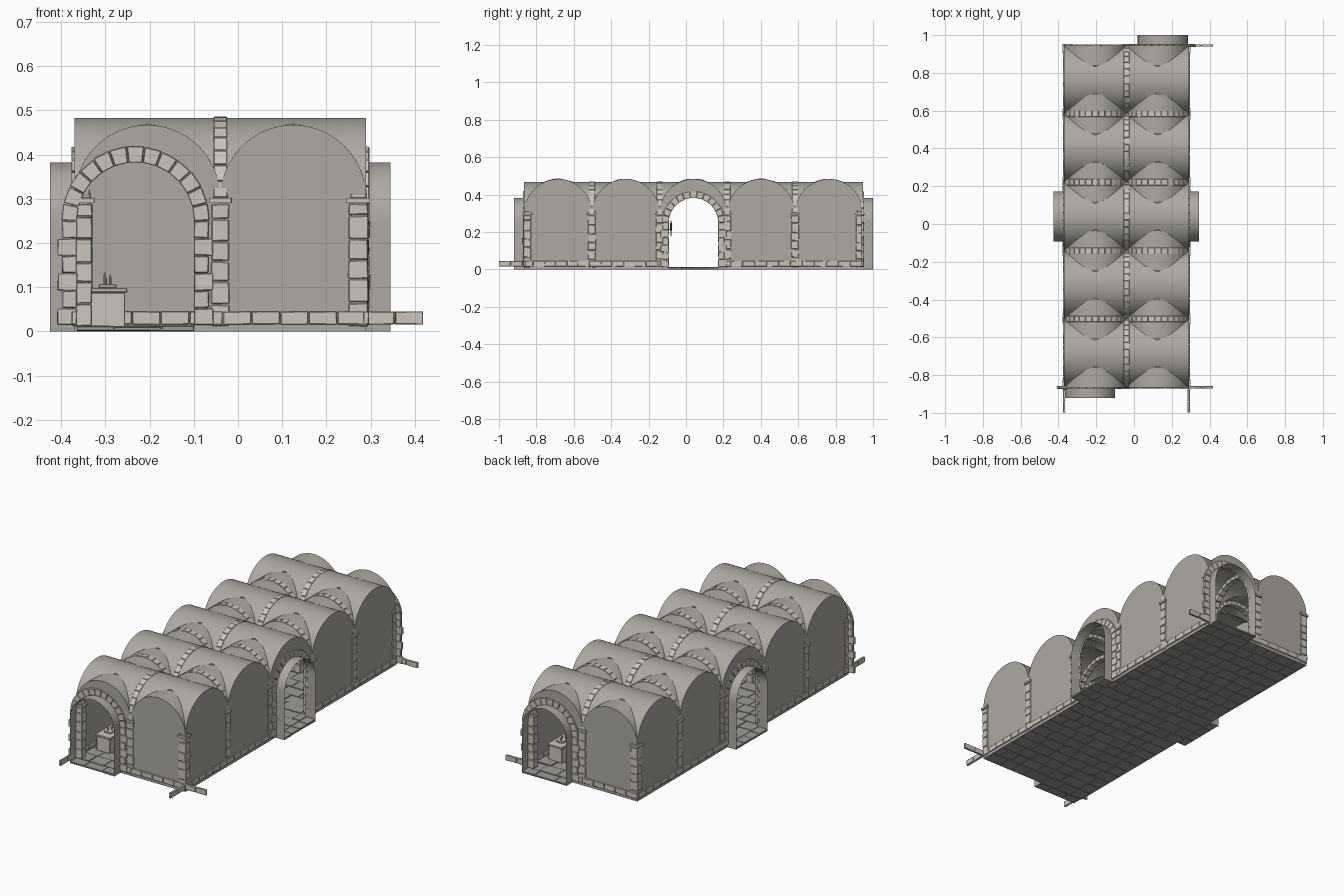
import bpy, bmesh, math, random
from mathutils import Matrix, Vector

if "Cube" in bpy.data.objects:
    bpy.data.objects.remove(bpy.data.objects["Cube"])

random.seed(4)
RX, RY, SPRING = 0.165, 0.181, 0.302           # bay half sizes, vault springing
CX = [-0.205, 0.125]                           # bay centres
CY = [-0.684 + 0.362 * i for i in range(5)]
X0, XM, X1, Y0, Y1 = -0.37, -0.04, 0.29, -0.865, 0.945
DR, DS = 0.1325, 0.25                          # door radius and springing
YB = [Y0 + 0.362 * i for i in range(6)]        # bay boundaries


def mat(name, c):
    m = bpy.data.materials.new(name)
    m.diffuse_color = (*c, 1)
    m.use_nodes = True
    m.node_tree.nodes["Principled BSDF"].inputs["Base Color"].default_value = m.diffuse_color
    return m


PLASTER = mat("plaster", (0.42, 0.40, 0.36))
STONE = mat("stone", (0.60, 0.56, 0.49))
FLOOR = mat("paving", (0.34, 0.33, 0.31))
IRON = mat("iron", (0.12, 0.11, 0.10))


def finish(bm, name, m, bevel=0, smooth=False, normals=True):
    bmesh.ops.remove_doubles(bm, verts=bm.verts, dist=1e-5)
    if normals:
        bmesh.ops.recalc_face_normals(bm, faces=bm.faces)
    me = bpy.data.meshes.new(name)
    bm.to_mesh(me)
    bm.free()
    ob = bpy.data.objects.new(name, me)
    bpy.context.collection.objects.link(ob)
    me.materials.append(m)
    if bevel:
        b = ob.modifiers.new("worn_edges", 'BEVEL')
        b.width, b.segments = bevel, 1
    if smooth:
        bpy.ops.object.select_all(action='DESELECT')
        ob.select_set(True)
        bpy.context.view_layer.objects.active = ob
        bpy.ops.object.shade_smooth_by_angle(angle=math.radians(25))
    return ob


def hexa(bm, pts, M=Matrix()):
    v = [bm.verts.new(M @ Vector(p)) for p in pts]
    for f in ((3, 2, 1, 0), (4, 5, 6, 7), (0, 1, 5, 4), (1, 2, 6, 5), (2, 3, 7, 6), (3, 0, 4, 7)):
        bm.faces.new([v[i] for i in f])


def box(bm, x0, x1, y0, y1, z0, z1, M=Matrix(), j=0.0):
    r = lambda: random.uniform(-j, j)
    hexa(bm, [(x + r(), y + r(), z + r()) for z in (z0, z1)
              for x, y in ((x0, y0), (x1, y0), (x1, y1), (x0, y1))], M)


def arch(bm, M, r0, r1, zc, half, n, u=0.0):
    """ring of wedge stones in the local xz plane"""
    for i in range(n):
        a, b = math.pi * (i + 0.03) / n, math.pi * (i + 0.97) / n
        k = r1 + random.uniform(-0.002, 0.001)
        ring = [(r0, a), (k, a), (k, b), (r0, b)]
        hexa(bm, [(u + r * math.cos(t), y, zc + r * math.sin(t))
                  for y in (-half, half) for r, t in ring], M)


def cyl(bm, x, y, z0, z1, r0, r1, n=8):
    bmesh.ops.create_cone(bm, cap_ends=True, segments=n, radius1=r0, radius2=r1, depth=z1 - z0,
                          matrix=Matrix.Translation((x, y, (z0 + z1) / 2)))


def frame(x, y, deg):  # local x runs along the wall, local y points inward
    return Matrix.Translation((x, y, 0)) @ Matrix.Rotation(math.radians(deg), 4, 'Z')


# groin vaults: two crossing barrels per bay, each trimmed at the groin
bm = bmesh.new()


def barrel(bm, cx, cy, r, other, swap):
    rows, n = [], 32
    for i in range(n + 1):
        a = math.pi * i / n
        s, h = r * math.cos(a), r * math.sin(a)
        rows.append((s, h, math.sqrt(max(0, other * other - h * h))))
    for sign in (-1, 1):
        for (s, h, c), (s2, h2, c2) in zip(rows, rows[1:]):
            q = [(c, s, h), (other, s, h), (other, s2, h2), (c2, s2, h2)]
            if max(c, c2) > other - 1e-6:
                q = [p for i, p in enumerate(q) if not (i in (0, 3) and p[0] > other - 1e-6)]
            pts = [(sign * t, s_) if not swap else (s_, sign * t) for t, s_, _ in q]
            bm.faces.new([bm.verts.new((cx + x, cy + y, SPRING + p[2])) for (x, y), p in zip(pts, q)])


for cx in CX:
    for cy in CY:
        barrel(bm, cx, cy, RY, RX, False)
        barrel(bm, cx, cy, RX, RY, True)
finish(bm, "groin_vaults", PLASTER, smooth=True)

# wall panels with door openings, and the short door tunnels
walls, tunnels, doors = bmesh.new(), bmesh.new(), bmesh.new()


def outline(r, zc, u=0.0, n=32):
    arc = [(u - r * math.cos(math.pi * i / n), zc + r * math.sin(math.pi * i / n)) for i in range(n + 1)]
    return [(u - r, 0.0)] + arc + [(u + r, 0.0)]


def panel(M, r, door=None):
    pts = outline(r, SPRING)
    if door is not None:
        d = outline(DR, DS, door)
        pts += d[::-1]
        for (a, z), (b, w) in zip(d, d[1:]):
            tunnels.faces.new([tunnels.verts.new(M @ Vector(p)) for p in
                               ((a, 0, z), (b, 0, w), (b, -0.055, w), (a, -0.055, z))])
        # door surround: wedge ring and alternating jamb stones
        arch(doors, M, DR, 0.169, DS, 0.007, 13, door)
        for s in (-1, 1):
            for k in range(6):
                z, o = 0.014 + k * 0.0395, DR + (0.043 if k % 2 == 0 else 0.033)
                xa, xb = sorted((door + s * DR, door + s * o))
                box(doors, xa, xb, -0.007, 0.007, z, z + 0.0375, M, 0.0012)
    walls.faces.new([walls.verts.new(M @ Vector((x, 0, z))) for x, z in pts])


for i in range(2):
    panel(frame(CX[i], Y0, 0), RX, -0.027 if i == 0 else None)
    panel(frame(CX[i], Y1, 180), RX, -0.027 if i == 1 else None)
for i, cy in enumerate(CY):
    panel(frame(X1, cy, 90), RY, 0.0 if i == 2 else None)
    panel(frame(X0, cy, -90), RY, 0.0 if i == 2 else None)
finish(walls, "wall_panels", PLASTER)
finish(tunnels, "door_tunnels", PLASTER, smooth=True)
finish(doors, "door_surrounds", STONE, bevel=0.0015)

# vault ribs: transverse arches and the central arcade
bm = bmesh.new()
for y in YB[1:5]:
    for cx in CX:
        arch(bm, frame(cx, y, 0), RX - 0.02, RX + 0.003, SPRING, 0.016, 15)
for cy in CY:
    arch(bm, frame(XM, cy, 90), RY - 0.02, RY + 0.003, SPRING, 0.015, 15)
finish(bm, "vault_ribs", STONE, bevel=0.0015)

# pillars and wall piers built of stacked stones, with capitals
shafts, caps = bmesh.new(), bmesh.new()
for ix, x in enumerate((X0, XM, X1)):
    for iy, y in enumerate(YB):
        xa, xb = ((x - 0.004, x + 0.04), (x - 0.02, x + 0.02), (x - 0.04, x + 0.004))[ix]
        k = 0 if iy == 0 else 2 if iy == 5 else 1
        ya, yb = ((y - 0.004, y + 0.036), (y - 0.02, y + 0.02), (y - 0.036, y + 0.004))[k]
        z = 0.012
        while z < 0.285:
            h = min(random.uniform(0.04, 0.055), 0.29 - z)
            if 0.29 - z - h < 0.02:
                h = 0.29 - z
            box(shafts, xa, xb, ya, yb, z, z + h - 0.002, j=0.0012)
            z += h
        box(caps, xa - 0.005, xb + 0.005, ya - 0.005, yb + 0.005, 0.29, 0.302)
        box(caps, xa + 0.003, xb - 0.003, ya + 0.003, yb - 0.003, 0.302, 0.309)
        for px in (xa + 0.006, xb - 0.006):
            for py in (ya + 0.006, yb - 0.006):
                cyl(caps, px, py, 0.302, 0.322, 0.005, 0.001, 4)
finish(shafts, "pillar_stones", STONE, bevel=0.002)
finish(caps, "pillar_capitals", STONE, bevel=0.001)

# base course along the walls, running past the corners
bm = bmesh.new()


def course(M, a, b):
    n = max(1, round((b - a) / 0.062))
    for i in range(n):
        s = (b - a) / n
        box(bm, a + i * s + 0.001, a + (i + 1) * s - 0.001, -0.006, 0.006, 0.016, 0.045, M, 0.0008)


F, R = frame(0, Y0, 0), frame(X1, 0, 90)
B, L = frame(0, Y1, 0), frame(X0, 0, 90)
for M, a, b in ((F, -0.41, -0.365), (F, -0.099, 0.419), (B, X0, 0.02), (B, 0.285, 0.419),
                (R, -0.999, -0.093), (R, 0.173, Y1), (L, -0.999, -0.093), (L, 0.173, Y1)):
    course(M, a, b)
finish(bm, "base_course", STONE, bevel=0.0015)

# paving slabs of hall and door thresholds over a mortar bed
bm, bed = bmesh.new(), bmesh.new()


def pave(x0, x1, y0, y1):
    n = max(1, round((y1 - y0) / 0.075))
    d = (y1 - y0) / n
    box(bed, x0, x1, y0, y1, 0.003, 0.007)
    for i in range(n):
        x = x0
        while x < x1 - 1e-4:
            e = x + random.uniform(0.06, 0.13)
            if x1 - e < 0.04:
                e = x1
            box(bm, x + 0.001, e - 0.001, y0 + i * d + 0.001, y0 + (i + 1) * d - 0.001,
                random.uniform(0, 0.002), random.uniform(0.009, 0.014))
            x = e


pave(X0, X1, Y0, Y1)
pave(-0.365, -0.10, -0.92, Y0)
pave(0.02, 0.285, Y1, 1.0)
pave(-0.425, X0, -0.0925, 0.1725)
pave(X1, 0.345, -0.0925, 0.1725)
finish(bm, "paving_slabs", FLOOR, bevel=0.0012)
finish(bed, "mortar_bed", FLOOR)

# two altars with candles, one by each end door
for name, ax, ay in (("front_altar", -0.295, -0.67), ("back_altar", 0.215, 0.75)):
    bm = bmesh.new()
    box(bm, ax - 0.04, ax + 0.04, ay - 0.065, ay + 0.065, 0.01, 0.088)
    box(bm, ax - 0.045, ax + 0.045, ay - 0.07, ay + 0.07, 0.088, 0.098)
    box(bm, ax - 0.02, ax + 0.02, ay - 0.03, ay + 0.03, 0.098, 0.107)
    finish(bm, name, STONE, bevel=0.002)
    bm = bmesh.new()
    for dx, dy, h in ((-0.006, -0.015, 0.135), (0.006, 0.0, 0.13), (-0.004, 0.018, 0.125)):
        cyl(bm, ax + dx, ay + dy, 0.107, h - 0.006, 0.003, 0.003)
        cyl(bm, ax + dx, ay + dy, h - 0.006, h, 0.002, 0.0003)
    finish(bm, name + "_candles", STONE)

# torch on the central pillar
bm = bmesh.new()
cyl(bm, XM, -0.08, 0.18, 0.235, 0.002, 0.006)
cyl(bm, XM, -0.08, 0.235, 0.262, 0.007, 0.001)
box(bm, XM - 0.002, XM + 0.002, -0.122, -0.08, 0.212, 0.217)
finish(bm, "wall_torch", IRON)
